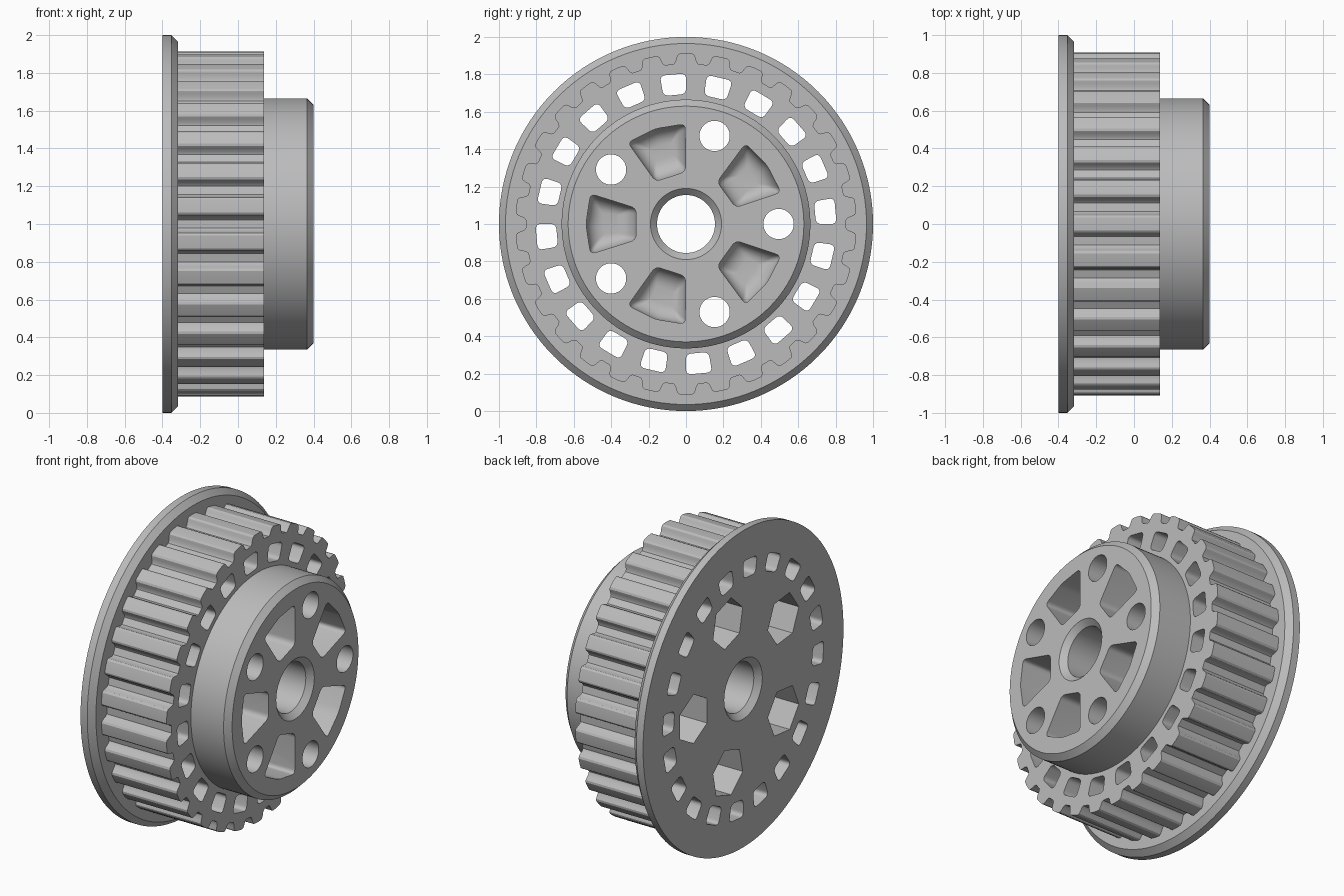
import bpy, bmesh
from math import sin, cos, pi, radians

if "Cube" in bpy.data.objects:
    bpy.data.objects.remove(bpy.data.objects["Cube"], do_unlink=True)

grey = bpy.data.materials.new("light grey")
grey.use_nodes = True
grey.diffuse_color = (0.5, 0.5, 0.5, 1)
grey.node_tree.nodes["Principled BSDF"].inputs["Base Color"].default_value = (0.5, 0.5, 0.5, 1)

CENTRE_Z = 1.0


def circle(r, n=128):
    return [(r * cos(2 * pi * i / n), r * sin(2 * pi * i / n)) for i in range(n)]


def turn(points, angle):
    c, s = cos(angle), sin(angle)
    return [(u * c - v * s, u * s + v * c) for u, v in points]


def shift(points, du):
    return [(u + du, v) for u, v in points]


def rounded(corners, radius, steps=5):
    """Round each corner of a convex outline with a quadratic curve."""
    out = []
    for i, (bu, bv) in enumerate(corners):
        ends = []
        for u, v in (corners[i - 1], corners[(i + 1) % len(corners)]):
            d = ((u - bu) ** 2 + (v - bv) ** 2) ** 0.5
            ends.append((bu + (u - bu) * radius / d, bv + (v - bv) * radius / d))
        (au, av), (cu, cv) = ends
        for k in range(steps + 1):
            t = k / steps
            out.append(((1 - t) ** 2 * au + 2 * t * (1 - t) * bu + t * t * cu,
                        (1 - t) ** 2 * av + 2 * t * (1 - t) * bv + t * t * cv))
    return out


def sector(r0, r1, half):
    """Sector outline with a curved outer side, pointing along +u."""
    return [(r0 * cos(half), -r0 * sin(half)), (r1 * cos(half), -r1 * sin(half)),
            (r1, 0), (r1 * cos(half), r1 * sin(half)), (r0 * cos(half), r0 * sin(half))]


def loft(bm, rings):
    """Join (x, outline) sections along the axle and cap both ends."""
    loops = [[bm.verts.new((x, u, v + CENTRE_Z)) for u, v in pts] for x, pts in rings]
    n = len(loops[0])
    for a, b in zip(loops, loops[1:]):
        for i in range(n):
            j = (i + 1) % n
            bm.faces.new((a[i], a[j], b[j], b[i]))
    bm.faces.new(loops[0])
    bm.faces.new(loops[-1])


def part(name, lofts):
    bm = bmesh.new()
    for rings in lofts:
        loft(bm, rings)
    bmesh.ops.recalc_face_normals(bm, faces=bm.faces)
    mesh = bpy.data.meshes.new(name)
    bm.to_mesh(mesh)
    bm.free()
    mesh.materials.append(grey)
    ob = bpy.data.objects.new(name, mesh)
    bpy.context.collection.objects.link(ob)
    return ob


def combine(target, other, operation):
    mod = target.modifiers.new(other.name, "BOOLEAN")
    mod.operation, mod.solver, mod.object = operation, "EXACT", other
    bpy.context.view_layer.objects.active = target
    bpy.ops.object.modifier_apply(modifier=mod.name)
    bpy.data.objects.remove(other, do_unlink=True)


def around(count, start, rings):
    return [[(x, turn(pts, start + 2 * pi * k / count)) for x, pts in rings]
            for k in range(count)]


# Toothed rim: one flank mirrored about each groove
flank = [(1.5, 0.857), (2.2, 0.867), (2.7, 0.89), (3.1, 0.904), (3.8, 0.911)]
groove = [(-a, r) for a, r in reversed(flank)] + flank + [(6, 0.912)]
teeth = [(r * cos(radians(a + 12 * k)), r * sin(radians(a + 12 * k)))
         for k in range(30) for a, r in groove]
pulley = part("toothed_pulley", [[(-0.36, teeth), (0.137, teeth)]])

# Flange and hub, both chamfered
flange = part("flange", [[(-0.4, circle(1)), (-0.353, circle(1)), (-0.317, circle(0.965))]])
hub = part("hub", [[(-0.34, circle(0.665)), (0.365, circle(0.665)), (0.4, circle(0.63))]])
combine(pulley, flange, "UNION")
combine(pulley, hub, "UNION")

# Axle bore with chamfered mouths
bore = part("bore", [[(-0.44, circle(0.23, 64)), (-0.365, circle(0.155, 64)),
                      (0.365, circle(0.155, 64)), (0.44, circle(0.23, 64))]])

# Ring of rounded slots through rim and flange
slot = rounded([p for p in sector(0.695, 0.805, radians(5)) if p[1]], 0.03)
slots = part("slots", around(20, radians(5), [(-0.5, slot), (0.5, slot)]))

# Bolt holes, with hexagonal nut traps at the back
bolt = shift(circle(0.081, 40), 0.495)
bolts = part("bolt_holes", around(5, 0, [(-0.5, bolt), (0.5, bolt)]))
hexagon = shift(turn(circle(0.155, 6), pi / 6), 0.495)
traps = part("nut_traps", around(5, 0, [(-0.5, hexagon), (0.0, hexagon)]))

# Blind pockets in the hub face with filleted floors
rings = [(0.5, 0.0), (-0.1, 0.0)]
rings += [(-0.1 - 0.09 * sin(a), 0.09 * (1 - cos(a))) for a in [pi / 2 * k / 6 for k in range(1, 7)]]
pocket = []
for x, inset in rings:
    corners = [p for p in sector(0.28 + inset, 0.535 - inset, radians(17.5) - inset * 1.9)]
    pocket.append((x, rounded(corners, 0.03 - inset * 0.28)))
pockets = part("pockets", around(5, radians(36), pocket))

for cutter in (bore, slots, bolts, traps, pockets):
    combine(pulley, cutter, "DIFFERENCE")

# Smooth curves, crisp edges
for ob in bpy.context.selected_objects:
    ob.select_set(False)
pulley.select_set(True)
bpy.context.view_layer.objects.active = pulley
bpy.ops.object.shade_smooth_by_angle(angle=radians(30))
